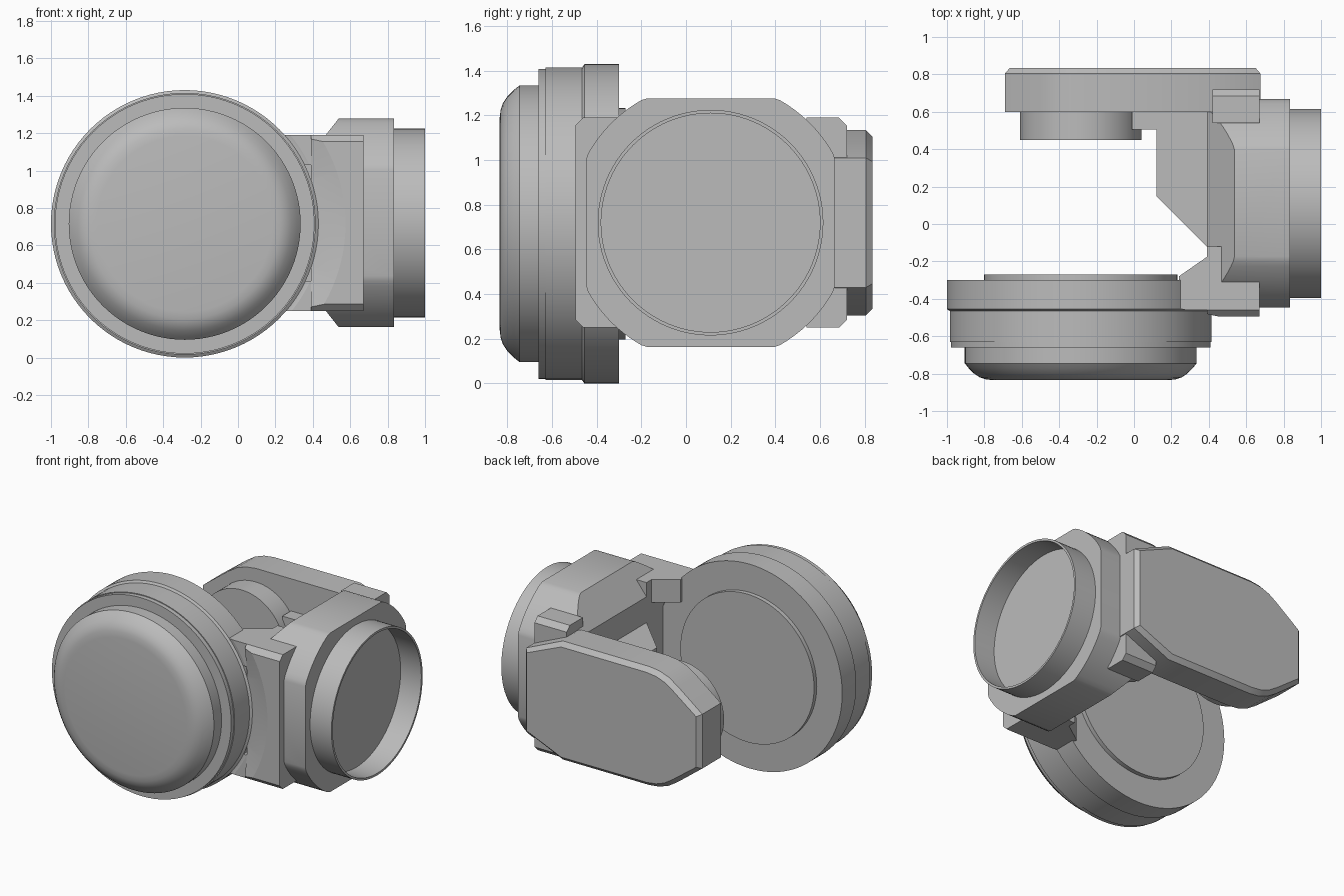
import bpy, bmesh, math
from mathutils import Vector

if "Cube" in bpy.data.objects:
    bpy.data.objects.remove(bpy.data.objects["Cube"])

grey = bpy.data.materials.new("plain grey")
grey.use_nodes = True
colour = (0.5, 0.5, 0.5, 1)
grey.diffuse_color = colour
grey.node_tree.nodes["Principled BSDF"].inputs["Base Color"].default_value = colour

MID_Z = 0.72      # height of both axes
MOTOR_X = -0.285  # motor axis
YOKE_Y = 0.11     # yoke axis


def finish(name, bm, smooth=True):
    bmesh.ops.recalc_face_normals(bm, faces=bm.faces)
    mesh = bpy.data.meshes.new(name)
    bm.to_mesh(mesh)
    bm.free()
    ob = bpy.data.objects.new(name, mesh)
    bpy.context.collection.objects.link(ob)
    mesh.materials.append(grey)
    if smooth:
        bpy.ops.object.select_all(action='DESELECT')
        ob.select_set(True)
        bpy.context.view_layer.objects.active = ob
        bpy.ops.object.shade_smooth_by_angle(angle=math.radians(28))
    return ob


def prism(name, outline, axis, lo, hi, chamfer=0, smooth=False):
    """Extrude an outline along an axis; chamfer trims the far end."""
    def place(p, t):
        co = list(p)
        co.insert("xyz".index(axis), t)
        return co
    bm = bmesh.new()
    base = bm.faces.new([bm.verts.new(place(p, lo)) for p in outline])
    out = bmesh.ops.extrude_face_region(bm, geom=[base])["geom"]
    shift = Vector(place((0, 0), hi - lo - chamfer))
    bmesh.ops.translate(bm, vec=shift, verts=[g for g in out if isinstance(g, bmesh.types.BMVert)])
    if chamfer:
        bmesh.ops.recalc_face_normals(bm, faces=bm.faces)
        cap = [g for g in out if isinstance(g, bmesh.types.BMFace)]
        bmesh.ops.inset_region(bm, faces=cap, thickness=chamfer, depth=chamfer)
    return finish(name, bm, smooth)


def lathe(name, profile, axis, centre, steps=96):
    """Spin (radius, position) pairs about the x or y axis."""
    bm = bmesh.new()
    verts = []
    for r, t in profile:
        if axis == "y":
            verts.append(bm.verts.new((centre + r, t, MID_Z - 0.005)))
        else:
            verts.append(bm.verts.new((t, centre + r, MID_Z)))
    edges = [bm.edges.new(pair) for pair in zip(verts, verts[1:])]
    cent = (centre, 0, MID_Z - 0.005) if axis == "y" else (0, centre, MID_Z)
    bmesh.ops.spin(bm, geom=verts + edges, cent=cent, steps=steps, angle=math.tau,
                   axis=(0, 1, 0) if axis == "y" else (1, 0, 0))
    bmesh.ops.remove_doubles(bm, verts=bm.verts, dist=0.0005)
    return finish(name, bm)


def boolean(ob, cutter, operation):
    mod = ob.modifiers.new("cut", 'BOOLEAN')
    mod.operation = operation
    mod.object = cutter
    mod.solver = 'EXACT'
    cutter.hide_render = True
    bpy.ops.object.select_all(action='DESELECT')
    ob.select_set(True)
    bpy.context.view_layer.objects.active = ob
    bpy.ops.object.modifier_apply(modifier=mod.name)
    cutter.hide_set(True)


def mirrored(points):
    """Close an upper half outline with its reflection; heights are from the axis."""
    return [(a, MID_Z + h) for a, h in points] + [(a, MID_Z - h) for a, h in reversed(points)]


# Large motor drum with its rounded front cover
lathe("motor_drum", [(0, -0.27), (0.518, -0.27), (0.518, -0.30), (0.715, -0.30),
                     (0.715, -0.455), (0.70, -0.465), (0.70, -0.63), (0.694, -0.63),
                     (0.694, -0.66), (0.62, -0.66)], "y", MOTOR_X)
lathe("motor_cover", [(0.62, -0.64), (0.62, -0.745), (0.60, -0.77), (0.57, -0.8),
                      (0.54, -0.82), (0.51, -0.83), (0.47, -0.835), (0, -0.835)], "y", MOTOR_X)

# Yoke centre: a disc with flattened sides, tapered on its inner side
flat = 0.557
ring = []
for i in range(128):
    a = math.tau * (i + 0.5) / 128
    ring.append((YOKE_Y + max(-flat, min(flat, 0.63 * math.cos(a))),
                 MID_Z + max(-flat, min(flat, 0.63 * math.sin(a)))))
# drop the points that only repeat along the flats
outline = [p for i, p in enumerate(ring)
           if not ((p[0] == ring[i - 1][0] == ring[(i + 1) % 128][0])
                   or (p[1] == ring[i - 1][1] == ring[(i + 1) % 128][1]))]
centre = prism("yoke_centre", outline, "x", 0.39, 0.835, smooth=True)
taper = prism("taper_cutter", mirrored([(0.39, 0.37), (0.54, 0.56), (0.9, 0.56)]), "y", -1, 1)
boolean(centre, taper, 'INTERSECT')

# Open cup on the side
lathe("side_cup", [(0, 0.84), (0.49, 0.84), (0.49, 1.0), (0.505, 1.0),
                   (0.505, 0.82), (0, 0.82)], "x", YOKE_Y)

# Front and rear slabs of the yoke, with trimmed outer edges
half = 0.47
front = prism("front_slab", mirrored([(-0.495, half - 0.035), (-0.46, half), (-0.12, half)]),
              "x", 0.39, 0.67)
prism("rear_slab", mirrored([(0.54, half), (0.685, half), (0.72, half - 0.035)]), "x", 0.42, 0.67)

# Upper and lower brackets that reach out to the motor
bracket = [(0.24, -0.28), (0.47, -0.12), (0.47, -0.46), (0.24, -0.46)]
top = prism("upper_bracket", bracket, "z", MID_Z + 0.31, MID_Z + half)
low = prism("lower_bracket", bracket, "z", MID_Z - half, MID_Z - 0.31)

# Conical clearance around the motor
cone = lathe("clearance_cutter", [(0, -0.6), (0.86, -0.6), (0.86, -0.495),
                                  (0.72, -0.455), (0, -0.455)], "y", MOTOR_X)
for part in (front, top, low):
    boolean(part, cone, 'DIFFERENCE')

# Rear arm, rounded towards its narrow end
prism("rear_arm", mirrored([(-0.69, 0.19), (-0.50, 0.335), (-0.43, 0.38), (-0.36, 0.405),
                            (-0.28, 0.415), (0.39, 0.415), (0.675, 0.29)]),
      "y", 0.60, 0.835, chamfer=0.03, smooth=True)
lathe("arm_boss", [(0, 0.62), (0.325, 0.62), (0.325, 0.45), (0, 0.45)], "y", MOTOR_X)

# Strengthening rib between the arm and the yoke centre
prism("inner_rib", [(-0.01, 0.62), (-0.01, 0.505), (0.12, 0.505), (0.12, 0.15),
                    (0.39, -0.12), (0.45, -0.12), (0.45, 0.62)],
      "z", MID_Z - 0.19, MID_Z + 0.19)
